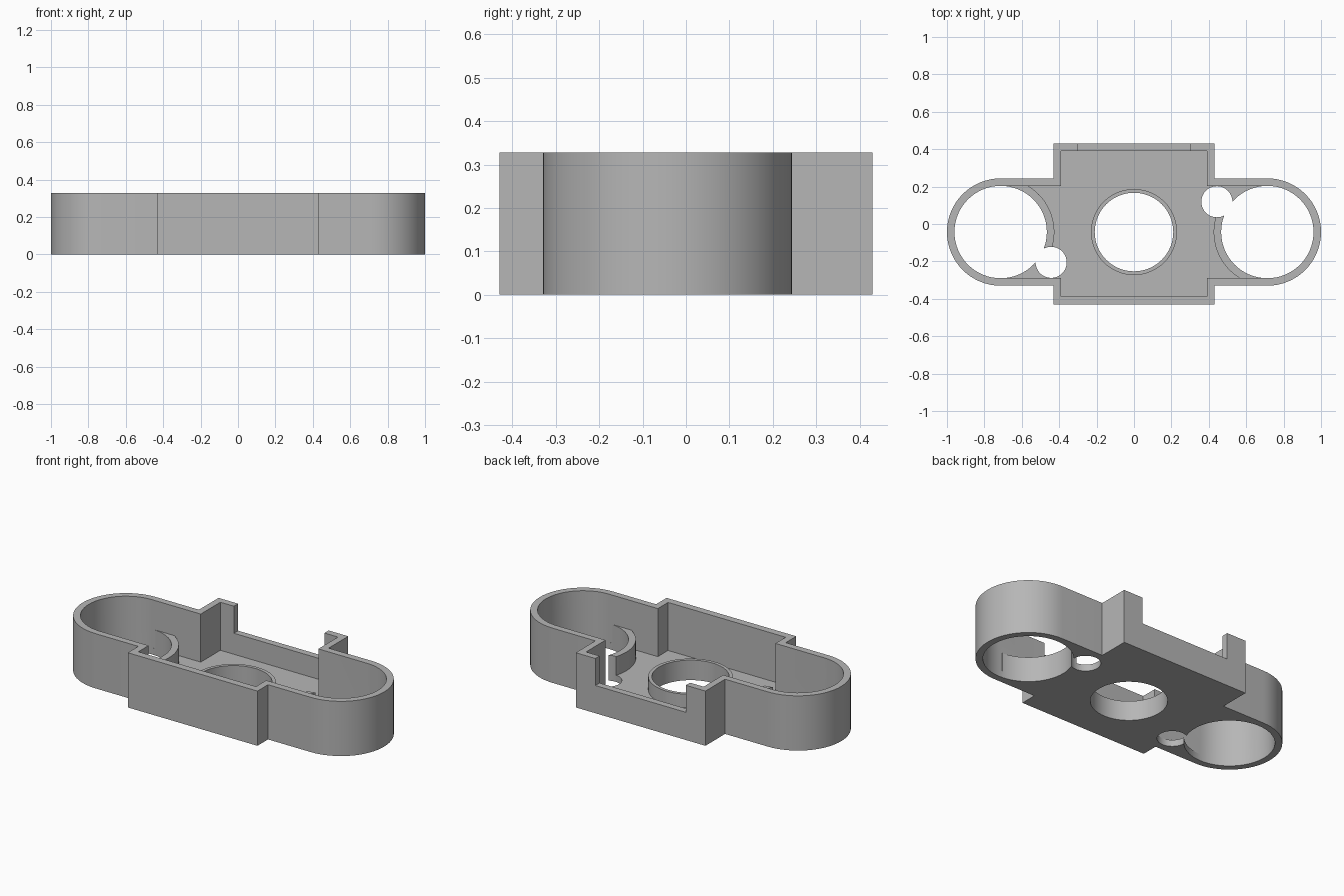
import bpy, bmesh
from math import cos, sin, radians

default = bpy.data.objects.get("Cube")
if default:
    bpy.data.objects.remove(default, do_unlink=True)

CY = -0.043          # centre line of the rounded ends
CX = 0.713           # centre of each rounded end
R_OUT, R_IN = 0.287, 0.247
HEIGHT, FLOOR = 0.328, 0.04

grey = bpy.data.materials.new("plain grey")
grey.use_nodes = True
colour = (0.47, 0.47, 0.47, 1)
grey.diffuse_color = colour
grey.node_tree.nodes["Principled BSDF"].inputs["Base Color"].default_value = colour


def arc(x, y, r, a0, a1, steps):
    angles = [radians(a0 + (a1 - a0) * i / steps) for i in range(steps + 1)]
    return [(x + r * cos(a), y + r * sin(a)) for a in angles]


def circle(x, y, r, steps=64):
    return arc(x, y, r, -90, 270, steps)[:-1]


def plan(r, half, front, back):
    """Rounded bar crossed by a rectangle."""
    return (arc(CX, CY, r, -90, 90, 32)
            + [(half, CY + r), (half, back), (-half, back), (-half, CY + r)]
            + arc(-CX, CY, r, 90, 270, 32)
            + [(-half, CY - r), (-half, front), (half, front), (half, CY - r)])


def prism(name, points, z0, z1):
    bm = bmesh.new()
    base = bm.faces.new([bm.verts.new((x, y, z0)) for x, y in points])
    top = bmesh.ops.extrude_face_region(bm, geom=[base])["geom"]
    bmesh.ops.translate(bm, vec=(0, 0, z1 - z0),
                        verts=[v for v in top if isinstance(v, bmesh.types.BMVert)])
    bmesh.ops.recalc_face_normals(bm, faces=bm.faces)
    mesh = bpy.data.meshes.new(name)
    bm.to_mesh(mesh)
    bm.free()
    mesh.materials.append(grey)
    obj = bpy.data.objects.new(name, mesh)
    bpy.context.collection.objects.link(obj)
    return obj


def combine(body, tool, operation):
    mod = body.modifiers.new(tool.name, "BOOLEAN")
    mod.operation, mod.solver, mod.object = operation, "EXACT", tool
    bpy.context.view_layer.objects.active = body
    bpy.ops.object.modifier_apply(modifier=mod.name)
    bpy.data.objects.remove(tool, do_unlink=True)


# Open tray with even walls
tray = prism("housing_tray", plan(R_OUT, 0.43, -0.43, 0.43), 0, HEIGHT)
combine(tray, prism("cavity", plan(R_IN, 0.39, -0.387, 0.39), FLOOR, 0.5), "DIFFERENCE")

# Notch in the back wall
notch = [(-0.30, 0.37), (0.30, 0.37), (0.30, 0.5), (-0.30, 0.5)]
combine(tray, prism("back_notch", notch, 0.166, 0.5), "DIFFERENCE")

# Collar around the centre hole and curved ribs beside the end holes
combine(tray, prism("centre_collar", circle(0, CY, 0.23), 0.02, 0.12), "UNION")
for side, turn in ((-1, 0), (1, 180)):
    hub = (side * CX, CY)
    sector = [hub] + arc(*hub, R_OUT, turn - 31, turn + 85, 40)
    combine(tray, prism("end_rib", sector, 0.02, 0.152), "UNION")

# Through holes
combine(tray, prism("centre_hole", circle(0, CY, 0.21), -0.1, 0.5), "DIFFERENCE")
for side in (-1, 1):
    combine(tray, prism("end_hole", circle(side * CX, CY, R_IN), -0.1, 0.5), "DIFFERENCE")
    combine(tray, prism("wire_hole", circle(side * 0.443, CY + side * 0.162, 0.083, 48),
                        -0.1, 0.25), "DIFFERENCE")

# Smooth round walls, sharp corners
bpy.ops.object.select_all(action="DESELECT")
tray.select_set(True)
bpy.context.view_layer.objects.active = tray
bpy.ops.object.shade_smooth_by_angle(angle=radians(30))
